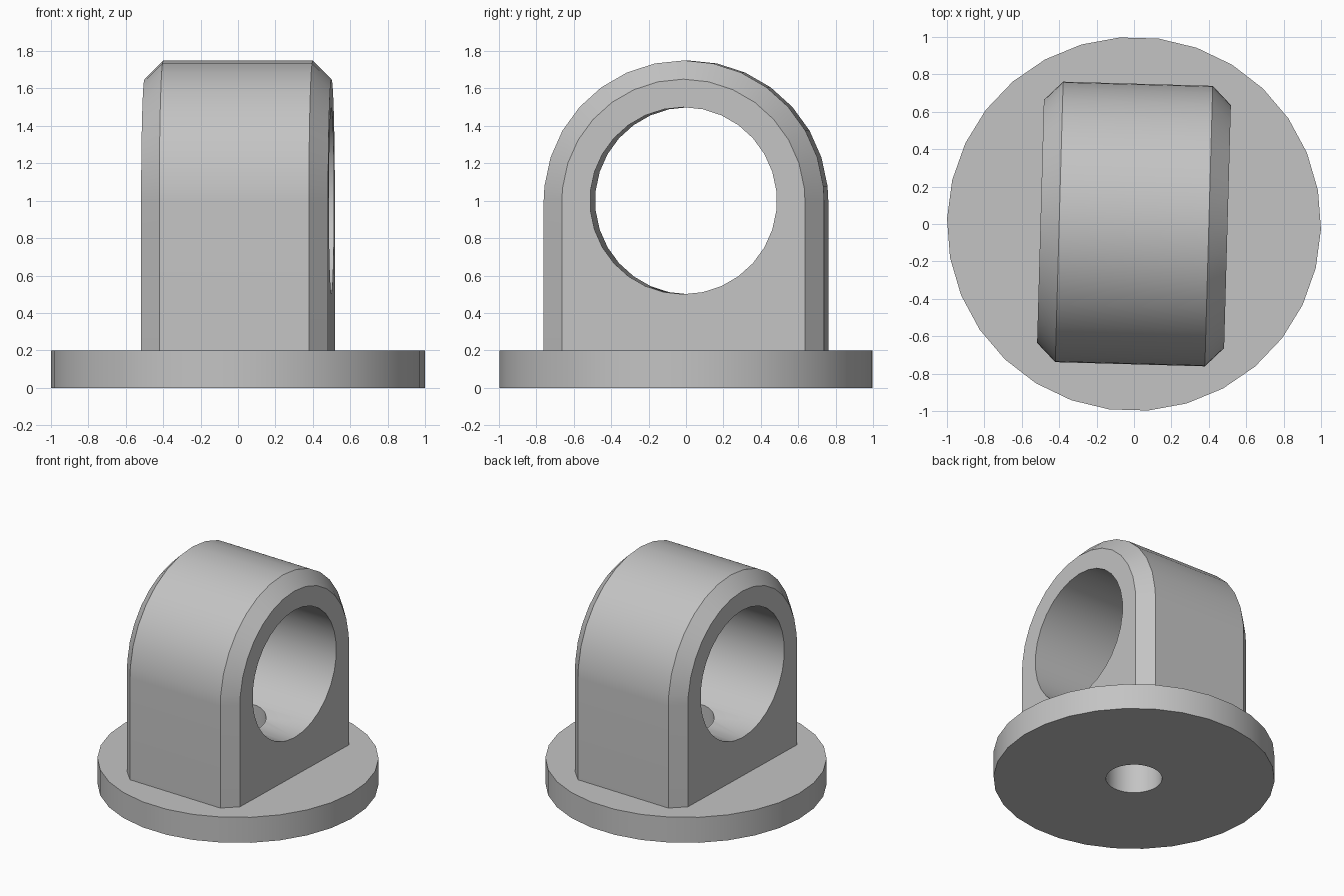
import bpy, bmesh, math
from mathutils import Matrix

SIDES = 30
TURN = Matrix.Rotation(math.radians(-1.6), 4, 'Z')

cube = bpy.data.objects.get("Cube")
if cube:
    bpy.data.objects.remove(cube, do_unlink=True)

grey = bpy.data.materials.new("plain grey")
grey.use_nodes = True
color = (0.55, 0.55, 0.55, 1)
grey.diffuse_color = color
grey.node_tree.nodes["Principled BSDF"].inputs["Base Color"].default_value = color


def make_object(name, bm):
    bmesh.ops.recalc_face_normals(bm, faces=bm.faces[:])
    mesh = bpy.data.meshes.new(name)
    bm.to_mesh(mesh)
    bm.free()
    mesh.materials.append(grey)
    obj = bpy.data.objects.new(name, mesh)
    bpy.context.collection.objects.link(obj)
    return obj


def cylinder(name, radius, z0, z1, matrix=Matrix()):
    bm = bmesh.new()
    # first vertex on the local x axis
    ring = [bm.verts.new((radius * math.cos(a), radius * math.sin(a), z0))
            for a in (math.tau * i / SIDES for i in range(SIDES))]
    face = bm.faces.new(ring)
    top = bmesh.ops.extrude_face_region(bm, geom=[face])["geom"]
    bmesh.ops.translate(bm, vec=(0, 0, z1 - z0),
                        verts=[v for v in top if isinstance(v, bmesh.types.BMVert)])
    bm.transform(matrix)
    return make_object(name, bm)


def arch(name, stations, floor, centre):
    """Loft arch outlines, given as (x, radius), along x."""
    angles = [0] + [6 + 12 * i for i in range(15)] + [180]
    bm = bmesh.new()
    rings = []
    for x, r in stations:
        points = [(r, floor)]
        points += [(r * math.cos(math.radians(a)), centre + r * math.sin(math.radians(a)))
                   for a in angles]
        points.append((-r, floor))
        rings.append([bm.verts.new((x, y, z)) for y, z in points])
    for a, b in zip(rings, rings[1:]):
        for i in range(len(a)):
            j = (i + 1) % len(a)
            bm.faces.new((a[i], a[j], b[j], b[i]))
    bm.faces.new(rings[0])
    bm.faces.new(rings[-1])
    return make_object(name, bm)


def cut(obj, cutters):
    for cutter in cutters:
        mod = obj.modifiers.new("cut", 'BOOLEAN')
        mod.operation = 'DIFFERENCE'
        mod.solver = 'EXACT'
        mod.object = cutter
    graph = bpy.context.evaluated_depsgraph_get()
    mesh = bpy.data.meshes.new_from_object(obj.evaluated_get(graph))
    obj.modifiers.clear()
    obj.data = mesh


# Round base plate and chamfered arch block
base = cylinder("base_plate", 1.0, 0, 0.2)
block = arch("arch_block", [(-0.5, 0.65), (-0.4, 0.75), (0.4, 0.75), (0.5, 0.65)], 0.2, 1.0)

# Wide bore along x, and screw hole up from below into the bore
bore = cylinder("bore_cutter", 0.5, -0.7, 0.7,
                Matrix.Translation((0, 0, 1)) @ Matrix.Rotation(math.pi / 2, 4, 'Y'))
screw = cylinder("screw_hole_cutter", 0.2, -0.2, 0.8)
cut(base, [screw])
cut(block, [bore, screw])
for helper in (bore, screw):
    bpy.data.objects.remove(helper, do_unlink=True)

# Slight turn of the whole part, smooth curves with sharp edges
for obj in (base, block):
    obj.data.transform(TURN)
    bpy.ops.object.select_all(action='DESELECT')
    obj.select_set(True)
    bpy.context.view_layer.objects.active = obj
    bpy.ops.object.shade_smooth_by_angle(angle=math.radians(30))
